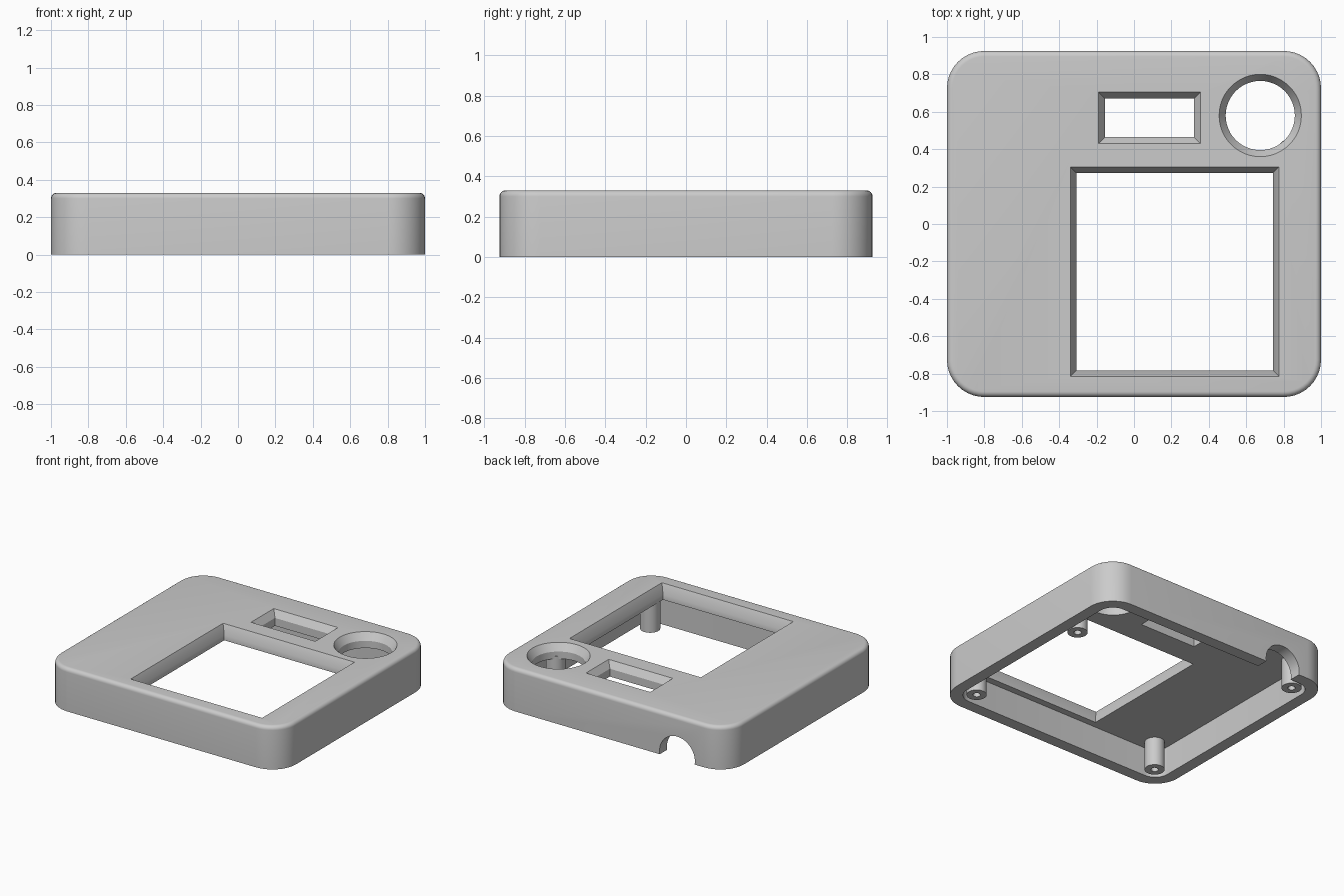
import bpy, bmesh
from math import sin, cos, pi, radians
from mathutils import Matrix

cube = bpy.data.objects.get("Cube")
if cube:
    bpy.data.objects.remove(cube, do_unlink=True)

grey = bpy.data.materials.new("light grey plastic")
grey.use_nodes = True
grey.diffuse_color = (0.6, 0.6, 0.6, 1)
grey.node_tree.nodes["Principled BSDF"].inputs["Base Color"].default_value = (0.6, 0.6, 0.6, 1)

HALF_X, HALF_Y, HEIGHT = 1.0, 0.925, 0.33
CORNER, WALL, FILLET = 0.2, 0.09, 0.03
CEILING = 0.22          # underside of the top plate


# Outlines
def rounded_rect(inset, z, segments=10):
    r = CORNER - inset
    cx, cy = HALF_X - CORNER, HALF_Y - CORNER
    ring = []
    for quarter, (sx, sy) in enumerate([(1, 1), (-1, 1), (-1, -1), (1, -1)]):
        for i in range(segments + 1):
            a = (quarter + i / segments) * pi / 2
            ring.append((sx * cx + r * cos(a), sy * cy + r * sin(a), z))
    return ring


def rect(x0, x1, y0, y1, inset, z):
    x0, x1, y0, y1 = x0 + inset, x1 - inset, y0 + inset, y1 - inset
    return [(x0, y0, z), (x1, y0, z), (x1, y1, z), (x0, y1, z)]


def circle(x, y, r, z, n=48):
    return [(x + r * cos(2 * pi * i / n), y + r * sin(2 * pi * i / n), z) for i in range(n)]


# Closed solid through a stack of matching rings
def loft(name, rings, matrix=Matrix()):
    bm = bmesh.new()
    loops = [[bm.verts.new(p) for p in ring] for ring in rings]
    n = len(loops[0])
    for a, b in zip(loops, loops[1:]):
        for i in range(n):
            j = (i + 1) % n
            bm.faces.new((a[i], a[j], b[j], b[i]))
    bm.faces.new(loops[0])
    bm.faces.new(loops[-1])
    bm.transform(matrix)
    bmesh.ops.recalc_face_normals(bm, faces=bm.faces)
    mesh = bpy.data.meshes.new(name)
    bm.to_mesh(mesh)
    bm.free()
    mesh.materials.append(grey)
    obj = bpy.data.objects.new(name, mesh)
    bpy.context.collection.objects.link(obj)
    return obj


def select_only(obj):
    bpy.ops.object.select_all(action='DESELECT')
    obj.select_set(True)
    bpy.context.view_layer.objects.active = obj


def cut(obj, cutter):
    mod = obj.modifiers.new("cut", 'BOOLEAN')
    mod.operation = 'DIFFERENCE'
    mod.solver = 'EXACT'
    mod.object = cutter
    select_only(obj)
    bpy.ops.object.modifier_apply(modifier=mod.name)
    bpy.data.objects.remove(cutter, do_unlink=True)


def smooth(obj):
    select_only(obj)
    bpy.ops.object.shade_smooth_by_angle(angle=radians(30))


# Outer body with a rounded top edge
outer = [rounded_rect(0, 0)]
for i in range(7):
    a = i / 6 * pi / 2
    outer.append(rounded_rect(FILLET * (1 - cos(a)), HEIGHT - FILLET + FILLET * sin(a)))
shell = loft("case_shell", outer)

# Hollow underside
cut(shell, loft("cavity_cutter", [rounded_rect(WALL, -0.1), rounded_rect(WALL, CEILING)]))


# Openings that flare outwards towards the top face
def flared(name, ring_at, width, depth):
    over = 0.02
    return loft(name, [ring_at(width, 0.1), ring_at(width, HEIGHT - depth),
                       ring_at(-width * over / depth, HEIGHT + over)])


cut(shell, flared("screen_cutter",
                  lambda i, z: rect(-0.34, 0.775, -0.815, 0.305, i, z), 0.032, 0.07))
cut(shell, flared("display_cutter",
                  lambda i, z: rect(-0.19, 0.355, 0.43, 0.705, i, z), 0.034, 0.05))
cut(shell, flared("dial_cutter",
                  lambda i, z: circle(0.675, 0.58, 0.22 - i, z), 0.035, 0.055))

# Cable notch through the back wall
notch = Matrix.Translation((-0.573, 0.95, 0.025)) @ Matrix.Rotation(pi / 2, 4, 'X')
cut(shell, loft("notch_cutter", [circle(0, 0, 0.15, -0.1), circle(0, 0, 0.15, 0.13)], notch))
smooth(shell)

# Screw posts with blind holes
posts = {"front_left": (0.815, -0.73), "front_right": (-0.8, -0.73),
         "back_left": (0.835, 0.385), "back_right": (-0.8, 0.75)}
for place, (x, y) in posts.items():
    post = loft(place + "_screw_post", [circle(x, y, r, z, 32) for r, z in
                [(0.07, CEILING + 0.02), (0.07, 0), (0.026, 0), (0.026, 0.16)]])
    smooth(post)
